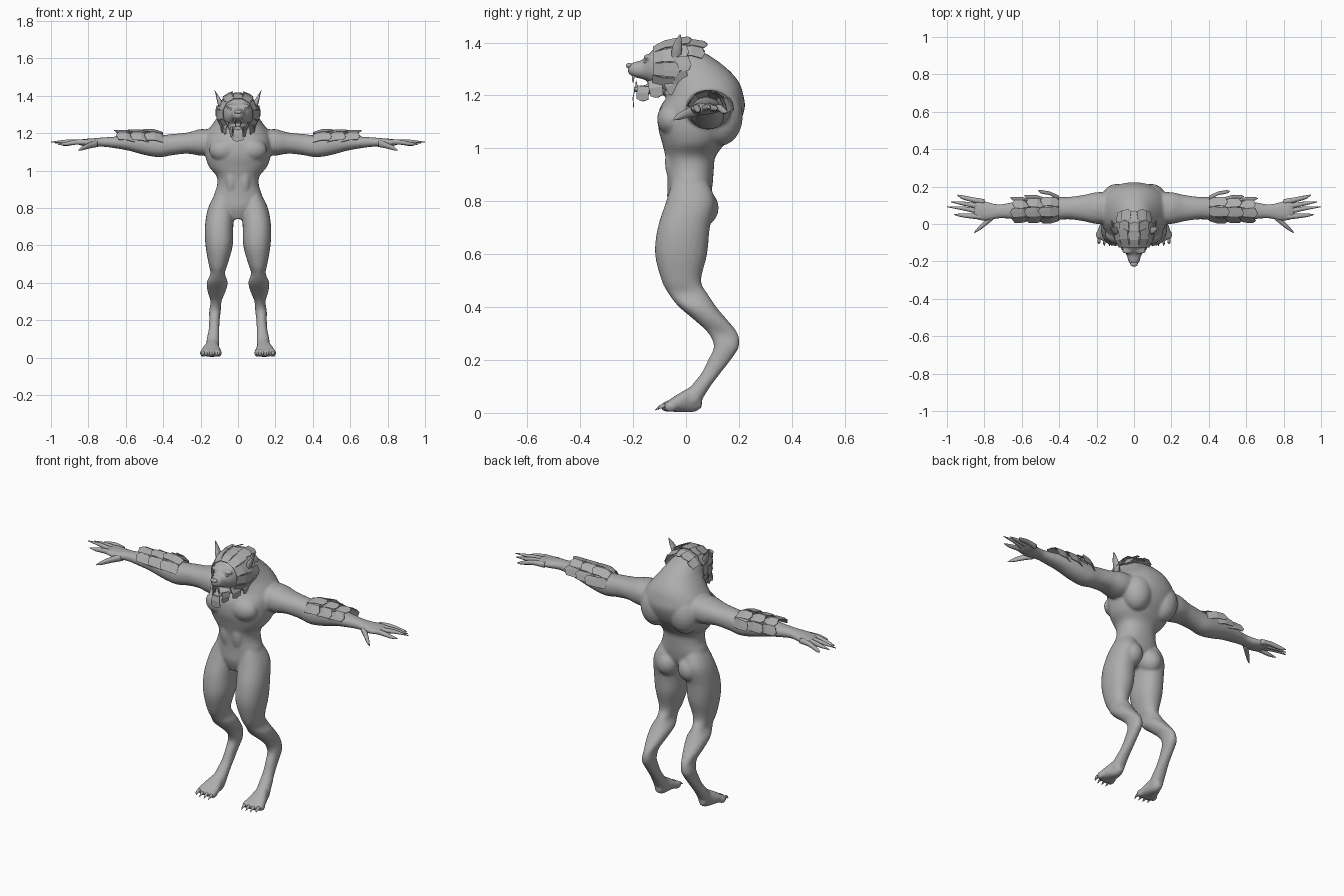
import bpy, bmesh, math
from mathutils import Vector

cube = bpy.data.objects.get("Cube")
if cube:
    bpy.data.objects.remove(cube, do_unlink=True)

grey = bpy.data.materials.new("clay_grey")
grey.use_nodes = True
GREY = (0.42, 0.42, 0.42, 1)
grey.diffuse_color = GREY
grey.node_tree.nodes["Principled BSDF"].inputs["Base Color"].default_value = GREY


def finish(bm, name, smooth=True):
    bmesh.ops.recalc_face_normals(bm, faces=bm.faces)
    mesh = bpy.data.meshes.new(name)
    for f in bm.faces:
        f.smooth = smooth
    bm.to_mesh(mesh)
    bm.free()
    mesh.materials.append(grey)
    ob = bpy.data.objects.new(name, mesh)
    bpy.context.collection.objects.link(ob)
    return ob


def spline(rows, steps):
    """Catmull-Rom interpolation of cross-section rows."""
    out = []
    for i in range(len(rows) - 1):
        quad = [rows[max(i - 1, 0)], rows[i], rows[i + 1], rows[min(i + 2, len(rows) - 1)]]
        for k in range(steps):
            t = k / steps
            out.append([b + 0.5 * t * (c - a + t * (2*a - 5*b + 4*c - d + t * (3*(b - c) + d - a)))
                        for a, b, c, d in zip(*quad)])
    return out + [rows[-1]]


def loft(bm, axis, rows, sides=(1, -1), n=24, steps=4):
    """Rows are (position on axis, min and max of first, min and max of second other axis)."""
    others = [i for i in range(3) if i != axis]
    for s in sides:
        rings = []
        for t, a0, a1, b0, b1 in spline(rows, steps):
            ring = []
            for k in range(n):
                ang = math.tau * k / n
                c, d = (math.copysign(abs(v) ** 0.9, v) for v in (math.cos(ang), math.sin(ang)))
                p = [t] * 3
                p[others[0]] = (a0 + a1) / 2 + c * (a1 - a0) / 2
                p[others[1]] = (b0 + b1) / 2 + d * (b1 - b0) / 2
                p[0] *= s
                ring.append(bm.verts.new(p))
            rings.append(ring)
        for r, q in zip(rings, rings[1:]):
            for k in range(n):
                bm.faces.new((r[k], r[k - 1], q[k - 1], q[k]))
        bm.faces.new(rings[0])
        bm.faces.new(rings[-1][::-1])


def tube(bm, axis, path, sides=(1, -1), n=10):
    """Round tapered limb through (x, y, z, radius) points."""
    rows = []
    for *p, r in path:
        a, b = (p[i] for i in range(3) if i != axis)
        rows.append((p[axis], a - r, a + r, b - r, b + r))
    loft(bm, axis, rows, sides, n, 3)


def blob(bm, centre, size):
    for s in (1, -1):
        new = bmesh.ops.create_uvsphere(bm, u_segments=20, v_segments=12, radius=1)["verts"]
        for v in new:
            v.co = Vector([c + r * w for c, r, w in zip(centre, size, v.co)])
            v.co.x *= s


def card(bm, p, q, normal, w0, w1, lift=0.008):
    """Flat hair clump from p to q with a ragged end."""
    p, q, normal = Vector(p), Vector(q), Vector(normal).normalized()
    side = (q - p).cross(normal).normalized()
    mid = (p + q) / 2 + normal * lift
    tip = q + (q - p) * 0.15
    rows = [(p, w0), (mid, (w0 + w1) / 2), (q, w1)]
    vs = [[bm.verts.new(c + side * w * k / 2) for k in (-1, 0.2, 1)] for c, w in rows]
    vs[2][1].co = tip + side * w1 * 0.1
    for a, b in zip(vs, vs[1:]):
        for k in range(2):
            bm.faces.new((a[k], a[k + 1], b[k + 1], b[k]))


# Body: overlapping masses fused into one skin
bm = bmesh.new()
torso = [(.74, .035, -.05, .03), (.8, .1, -.07, .085), (.86, .128, -.07, .1),
         (.92, .112, -.072, .105), (.97, .115, -.078, .112), (1.02, .155, -.09, .15),
         (1.08, .175, -.105, .195), (1.15, .18, -.1, .222), (1.2, .17, -.07, .217),
         (1.25, .135, -.065, .2), (1.3, .1, -.08, .157), (1.35, .07, -.08, .09),
         (1.38, .04, -.05, .03)]
loft(bm, 2, [(z, -w, w, f, b) for z, w, f, b in torso], (1,), 40)
# legs with reversed hock
loft(bm, 2, [(.88, .03, .12, -.05, .08), (.8, .02, .16, -.075, .11), (.7, .025, .177, -.107, .09),
             (.6, .028, .174, -.117, .08), (.5, .055, .157, -.092, .057), (.45, .07, .148, -.066, .082),
             (.4, .055, .167, -.026, .115), (.35, .068, .162, .033, .157), (.3, .088, .147, .085, .196),
             (.25, .092, .154, .105, .2), (.2, .098, .154, .083, .169), (.15, .1, .157, .058, .13),
             (.1, .1, .167, .018, .092), (.04, .1, .175, -.03, .055)])
# feet
loft(bm, 1, [(.06, .12, .155, .02, .06), (.03, .105, .168, .003, .1), (-.02, .095, .19, .003, .077),
             (-.06, .088, .2, .005, .052), (-.075, .1, .19, .01, .04)])
# arms and palms
loft(bm, 0, [(.1, .0, .17, 1.08, 1.22), (.2, .0, .17, 1.08, 1.22), (.27, .015, .155, 1.09, 1.203),
             (.35, .025, .145, 1.082, 1.195), (.42, .02, .145, 1.071, 1.188), (.5, .02, .14, 1.083, 1.195),
             (.58, .025, .13, 1.105, 1.19), (.65, .027, .117, 1.118, 1.182), (.72, .03, .105, 1.127, 1.177),
             (.78, .018, .117, 1.126, 1.172), (.83, .02, .132, 1.132, 1.168), (.86, .03, .125, 1.14, 1.16)])
# head and muzzle
head = [(.02, .06, 1.27, 1.37), (-.04, .085, 1.22, 1.4), (-.1, .08, 1.225, 1.39),
        (-.14, .06, 1.25, 1.358), (-.165, .04, 1.262, 1.335), (-.2, .03, 1.27, 1.325), (-.22, .016, 1.285, 1.312)]
loft(bm, 1, [(y, -w, w, a, b) for y, w, a, b in head], (1,))
# lower jaw
loft(bm, 1, [(-.08, -.055, .055, 1.2, 1.26), (-.15, -.036, .036, 1.207, 1.24),
             (-.198, -.018, .018, 1.212, 1.236)], (1,))
# muscle masses
blob(bm, (.075, -.055, 1.11), (.08, .055, .062))     # chest
blob(bm, (.068, .058, .775), (.062, .066, .07))      # buttocks
blob(bm, (.195, .085, 1.15), (.075, .08, .072))      # shoulders
blob(bm, (.09, .13, 1.12), (.085, .085, .11))        # shoulder blades
blob(bm, (.035, -.045, .95), (.035, .035, .085))     # belly
blob(bm, (.035, -.145, 1.345), (.03, .016, .012))    # brows
for i in range(4):                                   # toes
    blob(bm, (.103 + .028 * i, -.07 + .012 * (i == 3), .024), (.017, .026, .021))
body = finish(bm, "body")
remesh = body.modifiers.new("fuse", 'REMESH')
remesh.mode = 'VOXEL'
remesh.voxel_size = 0.007
remesh.use_smooth_shade = True
relax = body.modifiers.new("relax", 'SMOOTH')
relax.factor = 0.5
relax.iterations = 6

# Fingers
bm = bmesh.new()
for y0, y1, x1, z1 in [(.118, .155, .945, 1.137), (.093, .118, .978, 1.147), (.066, .092, 1, 1.152),
                       (.038, .05, .962, 1.14)]:
    tube(bm, 0, [(.8, y0, 1.15, .015), (.86, y0 * .7 + y1 * .3, 1.152, .0135),
                 (.92, y0 * .3 + y1 * .7, z1 + .003, .01), (x1, y1, z1, .002)])
tube(bm, 0, [(.75, .045, 1.145, .02), (.79, .01, 1.135, .017), (.83, -.025, 1.12, .012), (.855, -.046, 1.108, .002)])
finish(bm, "fingers")

# Toe claws
bm = bmesh.new()
for i in range(4):
    x = .103 + .028 * i
    tube(bm, 1, [(x, -.08, .027, .009), (x, -.1, .022, .007), (x, -.118 + .012 * (i == 3), .01, .001)])
finish(bm, "toe_claws")

# Ears, teeth, eyes and nose
bm = bmesh.new()
loft(bm, 2, [(1.33, .07, .1, -.055, -.02), (1.37, .085, .112, -.055, -.015),
             (1.4, .105, .118, -.045, -.015), (1.43, .124, .126, -.025, -.02)], n=10)
finish(bm, "ears")
bm = bmesh.new()
tube(bm, 2, [(.017, -.198, 1.275, .006), (.017, -.2, 1.26, .004), (.017, -.2, 1.247, .001)])
tube(bm, 2, [(.013, -.186, 1.228, .005), (.013, -.188, 1.245, .003), (.013, -.188, 1.256, .001)])
finish(bm, "fangs")
bm = bmesh.new()
blob(bm, (.036, -.15, 1.327), (.01, .01, .009))
finish(bm, "eyes")
bm = bmesh.new()
blob(bm, (.006, -.215, 1.313), (.014, .012, .01))
finish(bm, "nose")


def hair(bm, name):
    ob = finish(bm, name, False)
    ob.modifiers.new("thickness", 'SOLIDIFY').thickness = 0.003


# Mane: rings of clumps sweeping back around the face, then over the crown
bm = bmesh.new()
for y0, y1, r0, r1, count, spread in [(-.125, -.045, .08, .106, 9, 125), (-.075, .0, .094, .11, 9, 110),
                                      (-.02, .06, .1, .09, 5, 50)]:
    for i in range(count):
        a = math.radians(-spread + 2 * spread * i / (count - 1))
        out = Vector((math.sin(a), 0, math.cos(a)))
        jag = 0.008 * (i % 2)
        p = Vector((0, y0, 1.305)) + out * r0
        q = Vector((0, y1 + jag, 1.305)) + out * (r1 + jag)
        card(bm, p, q, out, .045, .058)
hair(bm, "mane")

# Beard: chin tuft and cheek tufts
bm = bmesh.new()
card(bm, (0, -.195, 1.222), (0, -.2, 1.163), (0, -1, 0), .045, .06, .004)
for s in (1, -1):
    card(bm, (s * .035, -.16, 1.235), (s * .035, -.165, 1.185), (s, -.3, 0), .05, .045, .004)
    card(bm, (s * .06, -.115, 1.26), (s * .07, -.11, 1.2), (s, -.3, 0), .06, .05)
    card(bm, (s * .082, -.06, 1.27), (s * .088, -.045, 1.21), (s, -.2, 0), .06, .045)
hair(bm, "beard")

# Forearm fur: overlapping clumps over the top and back of each forearm
bm = bmesh.new()
for s in (1, -1):
    for row in range(3):
        x0 = .4 + .075 * row
        for i in range(4):
            a = math.radians(-55 + 42 * i)
            out = Vector((0, math.sin(a), math.cos(a)))
            r0 = .062 - .007 * row
            flare = .018 + (.016 if i == 3 and row == 0 else 0)
            centre = Vector((s * x0, .083 - .004 * row, 1.138 + .005 * row))
            p = centre + out * r0
            q = centre + out * (r0 + flare) + Vector((s * (.088 + .01 * (i % 2)), 0, 0))
            card(bm, p, q, out, .055, .05)
hair(bm, "forearm_fur")
